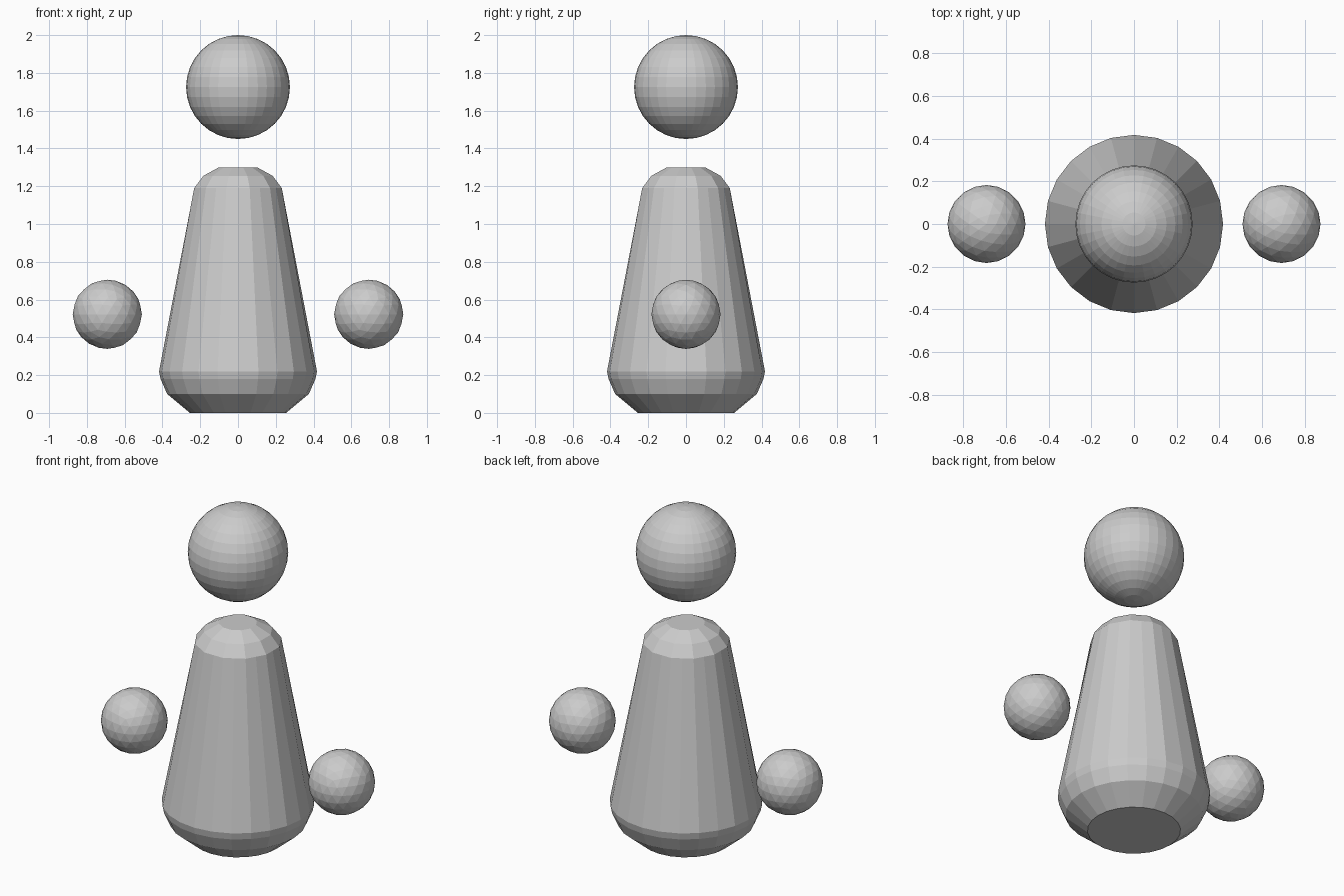
import bpy
import bmesh
from math import cos, sin, pi

if "Cube" in bpy.data.objects:
    bpy.data.objects.remove(bpy.data.objects["Cube"])


def finish(bm, name, location=(0, 0, 0)):
    mesh = bpy.data.meshes.new(name)
    bm.to_mesh(mesh)
    bm.free()
    obj = bpy.data.objects.new(name, mesh)
    obj.location = location
    bpy.context.collection.objects.link(obj)
    return obj


# Body: 24-sided base tapering into a 12-sided shoulder
SIDES = 24
# (radius, height, 12-sided ring)
profile = [
    (0.255, 0.00, False),
    (0.375, 0.10, False),
    (0.410, 0.18, False),
    (0.418, 0.22, False),
    (0.240, 1.19, True),
    (0.190, 1.255, True),
    (0.105, 1.30, True),
]
bm = bmesh.new()
rings = []
for radius, z, coarse in profile:
    ring = []
    for i in range(SIDES):
        a = 2 * pi * i / SIDES - pi / 2
        # even points of a coarse ring sit mid-edge, flattening it to 12 sides
        r = radius * cos(pi / 12) if coarse and i % 2 == 0 else radius
        ring.append(bm.verts.new((r * cos(a), r * sin(a), z)))
    rings.append(ring)
for low, high in zip(rings, rings[1:]):
    for i in range(SIDES):
        j = (i + 1) % SIDES
        bm.faces.new((low[i], low[j], high[j], high[i]))
bm.faces.new(list(reversed(rings[0])))
bm.faces.new(rings[-1])
finish(bm, "body")

# Floating head
bm = bmesh.new()
bmesh.ops.create_uvsphere(bm, u_segments=32, v_segments=16, radius=0.275)
finish(bm, "head", (0, 0, 1.725))

# Floating hands
for name, side in (("left_hand", 1), ("right_hand", -1)):
    bm = bmesh.new()
    bmesh.ops.create_icosphere(bm, subdivisions=3, radius=0.183)
    finish(bm, name, (side * 0.692, 0, 0.522))
